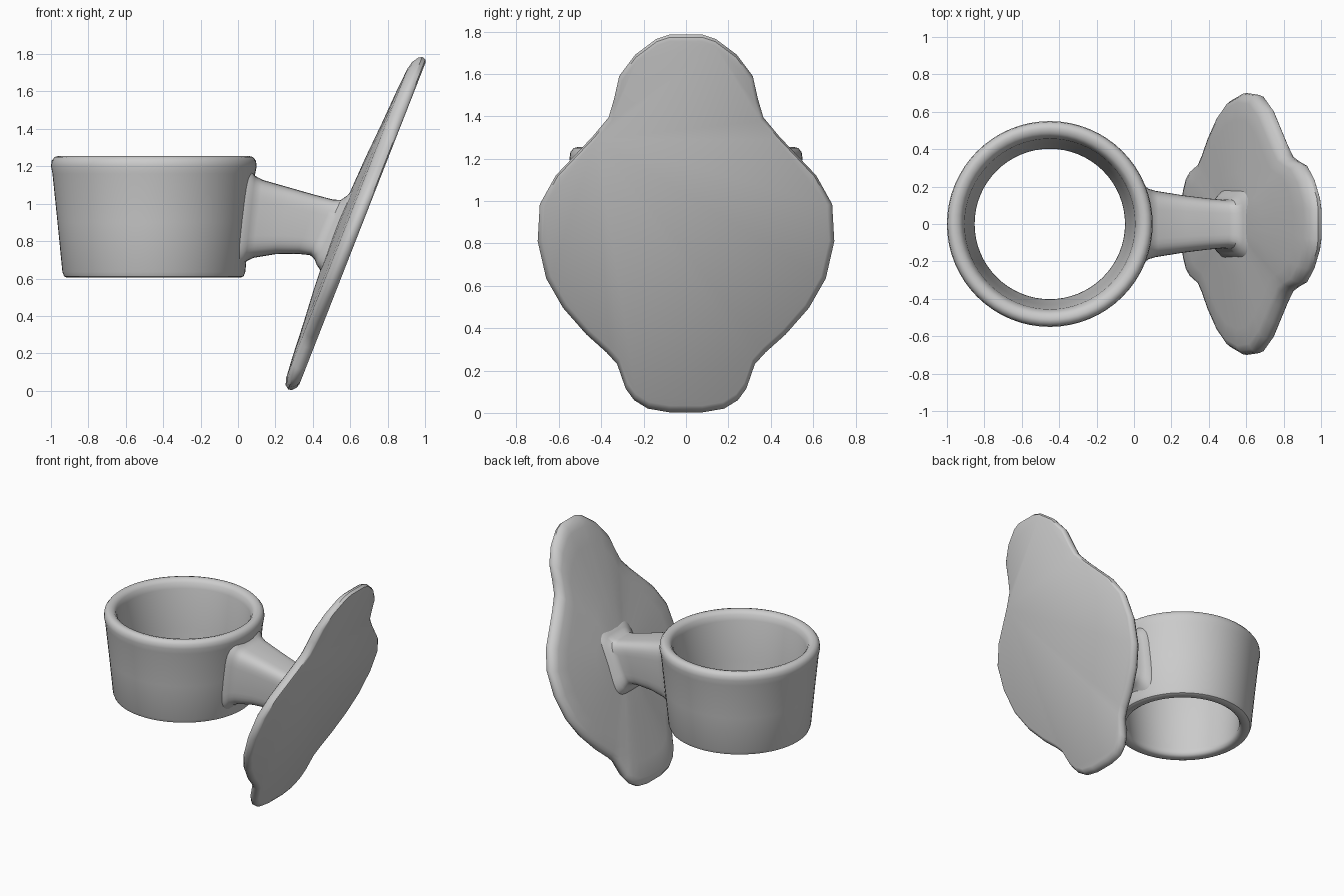
import bpy, math

if "Cube" in bpy.data.objects:
    bpy.data.objects.remove(bpy.data.objects["Cube"])


def make_object(name, verts, faces, angle=40):
    mesh = bpy.data.meshes.new(name)
    mesh.from_pydata(verts, [], faces)
    mesh.update()
    ob = bpy.data.objects.new(name, mesh)
    bpy.context.collection.objects.link(ob)
    bpy.ops.object.select_all(action='DESELECT')
    ob.select_set(True)
    bpy.context.view_layer.objects.active = ob
    bpy.ops.object.mode_set(mode='EDIT')
    bpy.ops.mesh.select_all(action='SELECT')
    bpy.ops.mesh.normals_make_consistent(inside=False)
    bpy.ops.object.mode_set(mode='OBJECT')
    bpy.ops.object.shade_smooth_by_angle(angle=math.radians(angle))
    return ob


def loft(name, rings, closed=False):
    """Skin a list of equal-length vertex loops; cap the ends unless closed."""
    n, m = len(rings[0]), len(rings)
    verts = [v for ring in rings for v in ring]
    faces = []
    for i in range(m if closed else m - 1):
        a, b = i * n, ((i + 1) % m) * n
        for j in range(n):
            k = (j + 1) % n
            faces.append((a + j, a + k, b + k, b + j))
    if not closed:
        faces.append(tuple(range(n)))
        faces.append(tuple(range((m - 1) * n, m * n)))
    return make_object(name, verts, faces)


# Tapered open holder ring, lathed from a wall profile (radius, z)
wall = [(0.465, 0.605), (0.48, 0.612), (0.489, 0.635), (0.515, 0.9),
        (0.542, 1.16), (0.55, 1.2), (0.546, 1.23), (0.53, 1.25),
        (0.51, 1.255), (0.485, 1.248), (0.468, 1.23), (0.456, 1.19),
        (0.43, 0.9), (0.405, 0.66), (0.402, 0.635), (0.41, 0.615), (0.425, 0.605)]
SEG = 64
rings = []
for r, z in wall:
    rings.append([(-0.45 + r * math.cos(2 * math.pi * i / SEG),
                   r * math.sin(2 * math.pi * i / SEG), z) for i in range(SEG)])
loft("holder_ring", rings, closed=True)

# Connecting arm: rounded-rectangle sections (top x, top z, bottom x, bottom z, half width)
sections = [(0.03, 1.20, -0.02, 0.63, 0.21), (0.075, 1.175, 0.02, 0.66, 0.205),
            (0.09, 1.15, 0.04, 0.69, 0.19), (0.13, 1.128, 0.08, 0.71, 0.178),
            (0.28, 1.085, 0.20, 0.73, 0.155), (0.42, 1.045, 0.32, 0.732, 0.138),
            (0.51, 1.022, 0.385, 0.725, 0.13), (0.55, 1.02, 0.408, 0.705, 0.133),
            (0.585, 1.045, 0.42, 0.675, 0.155), (0.62, 1.085, 0.45, 0.63, 0.19),
            (0.67, 1.11, 0.49, 0.61, 0.21)]


def power(v, e):
    return math.copysign(abs(v) ** e, v)


rings = []
for tx, tz, bx, bz, w in sections:
    ring = []
    for i in range(40):
        a = 2 * math.pi * i / 40
        y, h = w * power(math.cos(a), 0.45), 0.5 + 0.5 * power(math.sin(a), 0.45)
        ring.append((bx + (tx - bx) * h, y, bz + (tz - bz) * h))
    rings.append(ring)
loft("connecting_arm", rings)

# Tilted mounting plate: half outline (y, z), mirrored
half = [(0.08, 1.785), (0.14, 1.765), (0.24, 1.69), (0.315, 1.59), (0.34, 1.48),
        (0.365, 1.395), (0.44, 1.305), (0.53, 1.21), (0.615, 1.12), (0.69, 0.985),
        (0.70, 0.81), (0.66, 0.635), (0.58, 0.495), (0.47, 0.37), (0.375, 0.285),
        (0.325, 0.23), (0.285, 0.115), (0.245, 0.06), (0.18, 0.02), (0.08, 0.003)]
outline = half + [(-y, z) for y, z in reversed(half)]

# Each layer: outline scale and offset in front of the flat back
layers = [(0.965, 0.0), (0.985, 0.008), (1.0, 0.03), (0.995, 0.05),
          (0.97, 0.072), (0.93, 0.084), (0.8, 0.095), (0.6, 0.107),
          (0.4, 0.122), (0.2, 0.132)]
rings = []
for s, t in layers:
    ring = []
    for y, z in outline:
        zz = 0.895 + (z - 0.895) * s
        ring.append((0.315 + 0.392 * zz - t, y * s, zz))
    rings.append(ring)
loft("mounting_plate", rings)
